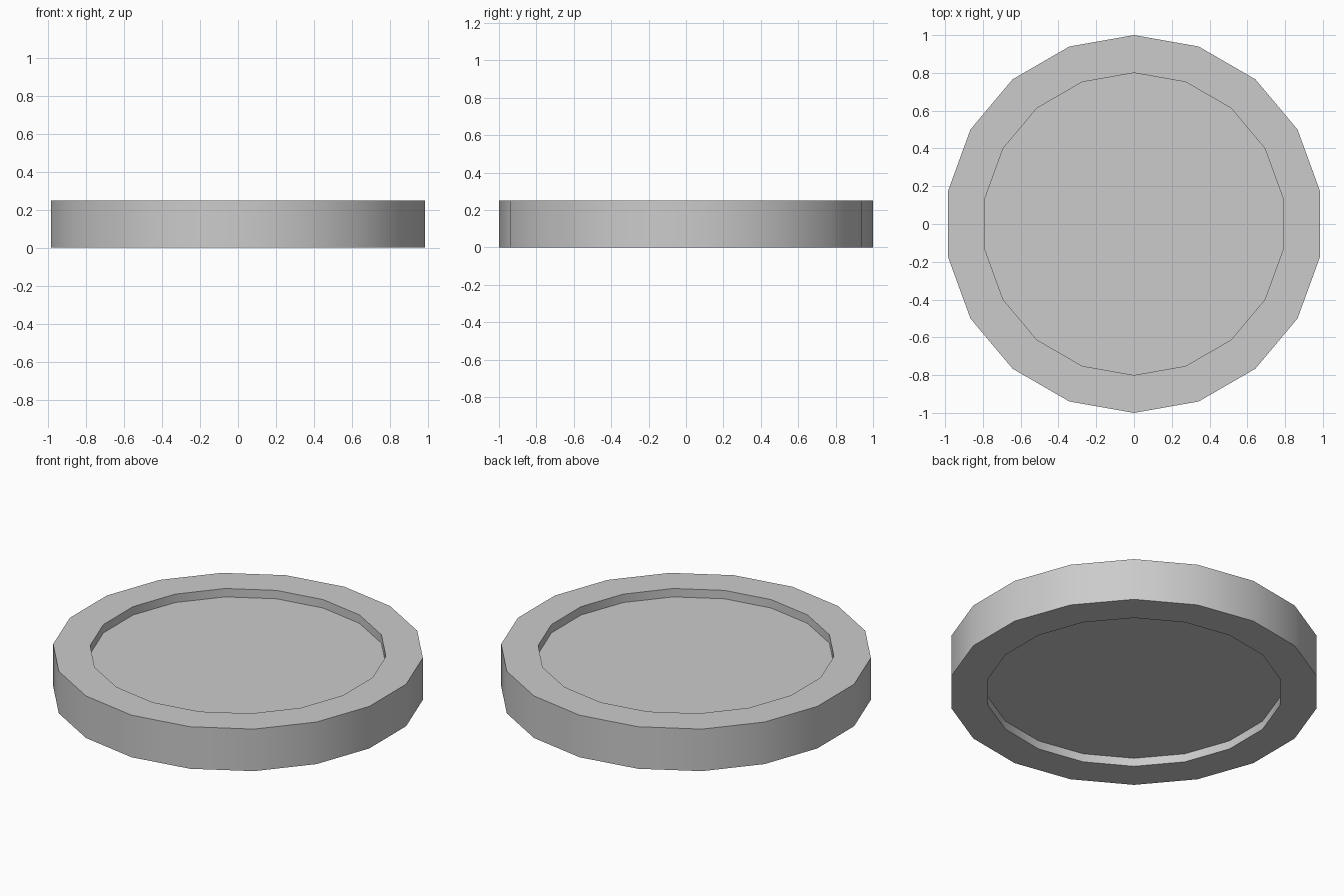
import bpy, bmesh, math

if "Cube" in bpy.data.objects:
    bpy.data.objects.remove(bpy.data.objects["Cube"])

SIDES, HEIGHT, RECESS = 18, 0.25, 0.05
# Profile (radius, z) from the lower recess floor, round the rim, to the upper recess floor
PROFILE = [(0.8, RECESS), (0.8, 0), (1, 0), (1, HEIGHT),
           (0.8, HEIGHT), (0.8, HEIGHT - RECESS)]

bm = bmesh.new()


def ring(radius, z):
    """One loop of vertices with a corner pointing along +y."""
    step = math.tau / SIDES
    return [bm.verts.new((radius * math.sin(-i * step), radius * math.cos(i * step), z))
            for i in range(SIDES)]


rings = [ring(r, z) for r, z in PROFILE]

# Rim and recess walls
for low, high in zip(rings, rings[1:]):
    for i in range(SIDES):
        j = (i + 1) % SIDES
        bm.faces.new((low[i], low[j], high[j], high[i]))

# Recess floors, below and above
bm.faces.new(rings[0][::-1])
bm.faces.new(rings[-1])
bmesh.ops.recalc_face_normals(bm, faces=bm.faces)

mesh = bpy.data.meshes.new("recessed_disc")
bm.to_mesh(mesh)
bm.free()
disc = bpy.data.objects.new("recessed_disc", mesh)
bpy.context.collection.objects.link(disc)

# Smooth round the sides, sharp at the rims
bpy.context.view_layer.objects.active = disc
disc.select_set(True)
bpy.ops.object.shade_smooth_by_angle(angle=math.radians(30))
